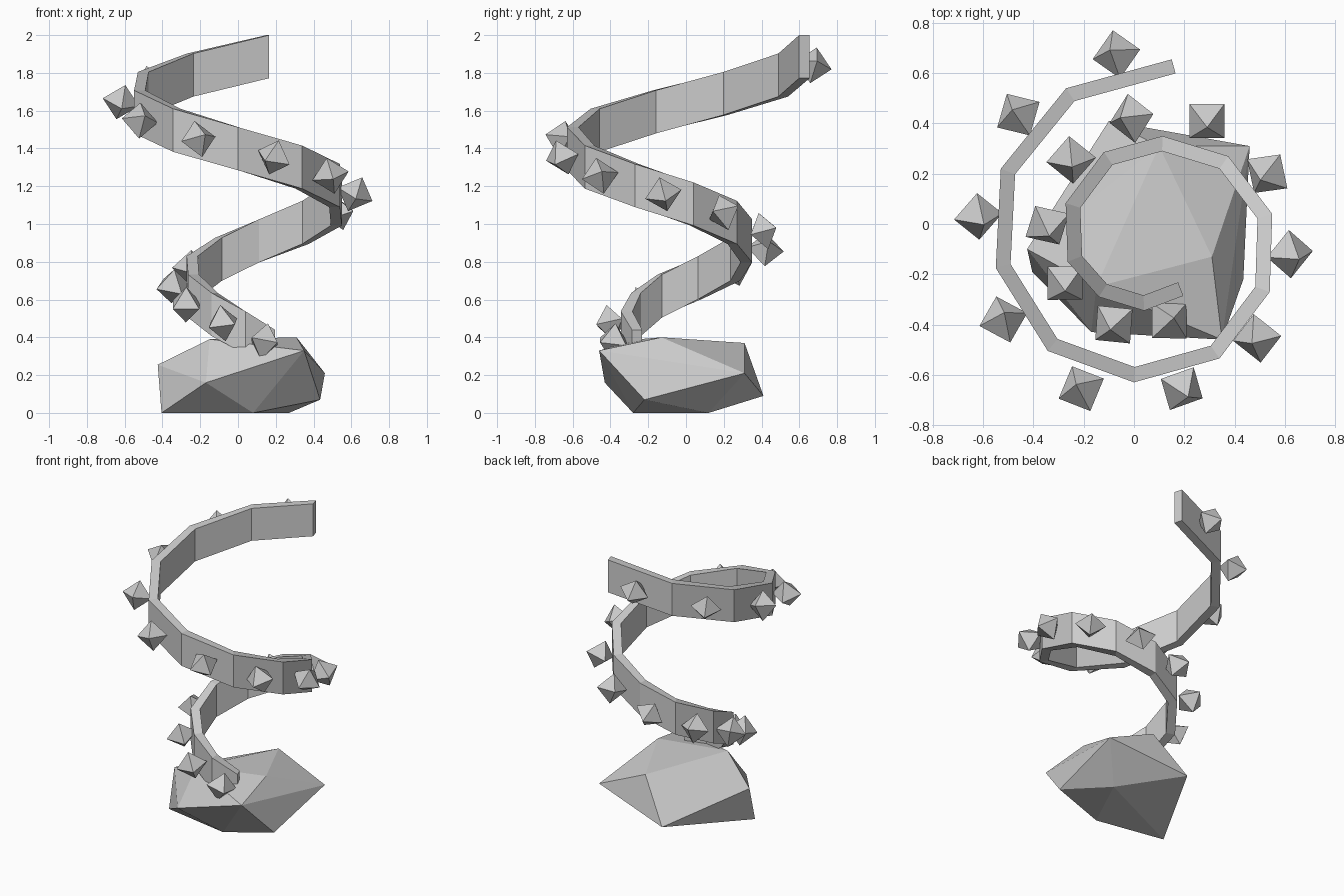
import bpy, bmesh, math, random
from mathutils import Vector, Matrix

if "Cube" in bpy.data.objects:
    bpy.data.objects.remove(bpy.data.objects["Cube"])

random.seed(4)
stone = bpy.data.materials.new("light_grey")
stone.diffuse_color = (0.6, 0.6, 0.6, 1)
stone.use_nodes = True
stone.node_tree.nodes["Principled BSDF"].inputs["Base Color"].default_value = stone.diffuse_color


def add_object(name, bm):
    bmesh.ops.recalc_face_normals(bm, faces=bm.faces)
    mesh = bpy.data.meshes.new(name)
    bm.to_mesh(mesh)
    bm.free()
    mesh.materials.append(stone)
    obj = bpy.data.objects.new(name, mesh)
    bpy.context.collection.objects.link(obj)
    return obj


def hull(name, points, matrix=Matrix()):
    bm = bmesh.new()
    for p in points:
        bm.verts.new(matrix @ Vector(p))
    bmesh.ops.convex_hull(bm, input=bm.verts)
    return add_object(name, bm)


# Faceted base rock
hull("base_rock", [
    (0.31, -0.13, 0.40), (0.35, -0.46, 0.33), (0.46, 0.31, 0.21),
    (0.10, 0.31, 0.37), (-0.10, 0.41, 0.09), (-0.17, -0.43, 0.16),
    (-0.425, -0.10, 0.255), (-0.405, -0.19, 0), (0.08, -0.28, 0),
    (0.27, 0.12, 0), (0.435, -0.22, 0.07), (-0.15, -0.25, 0.39)])

# Spiral ribbon: outer edge seen in plan, from the high end down to the rock
outer = [Vector(p) for p in [
    (0.15, 0.655), (-0.27, 0.54), (-0.53, 0.22), (-0.55, -0.175),
    (-0.343, -0.505), (0, -0.63), (0.34, -0.535), (0.54, -0.27),
    (0.55, 0.04), (0.375, 0.27), (0.113, 0.35), (-0.12, 0.286),
    (-0.272, 0.083), (-0.264, -0.15), (-0.14, -0.29), (0.04, -0.345),
    (0.196, -0.286)]]
THICK, HEIGHT, DROP = 0.058, 0.228, 0.0975


def inward(a, b):
    d = (b - a).normalized()
    return Vector((-d.y, d.x))


normals = [inward(a, b) for a, b in zip(outer, outer[1:])]
bm = bmesh.new()
rings = []
for i, p in enumerate(outer):
    n0, n1 = normals[max(i - 1, 0)], normals[min(i, len(normals) - 1)]
    q = p + (n0 + n1) * THICK / (1 + n0.dot(n1))   # mitred inner corner
    top = 2.0 - DROP * i
    rings.append([bm.verts.new((v.x, v.y, z)) for v, z in
                  ((p, top), (q, top), (q, top - HEIGHT), (p, top - HEIGHT))])
for r, s in zip(rings, rings[1:]):
    for k in range(4):
        j = (k + 1) % 4
        bm.faces.new((r[k], r[j], s[j], s[k]))
bm.faces.new(rings[0])
bm.faces.new(rings[-1])
add_object("spiral_ribbon", bm)

# Octahedral crystals, one on the outside of each ribbon segment
octahedron = [(1, 0, 0), (-1, 0, 0), (0, 1, 0), (0, -1, 0), (0, 0, 1), (0, 0, -1)]
crystals = [  # x, y, spin in degrees
    (-0.07, 0.675, 10), (-0.46, 0.435, 30), (-0.62, 0.03, 5), (-0.52, -0.38, 16),
    (-0.21, -0.655, 23), (0.19, -0.655, 63), (0.49, -0.455, 7), (0.62, -0.12, 5),
    (0.53, 0.20, 55), (0.29, 0.41, 45), (-0.01, 0.42, 10), (-0.25, 0.255, 5),
    (-0.345, -0.005, 30), (-0.275, -0.235, 45), (-0.08, -0.40, 40), (0.14, -0.385, 45)]
for i, (x, y, spin) in enumerate(crystals):
    tilt_axis = Vector((random.uniform(-1, 1), random.uniform(-1, 1), 0)).normalized()
    m = (Matrix.Translation((x, y, 1.84 - DROP * i))
         @ Matrix.Rotation(math.radians(random.uniform(12, 28)), 4, tilt_axis)
         @ Matrix.Rotation(math.radians(spin), 4, 'Z')
         @ Matrix.Scale(0.099, 4))
    hull(f"crystal_{i + 1}", octahedron, m)
